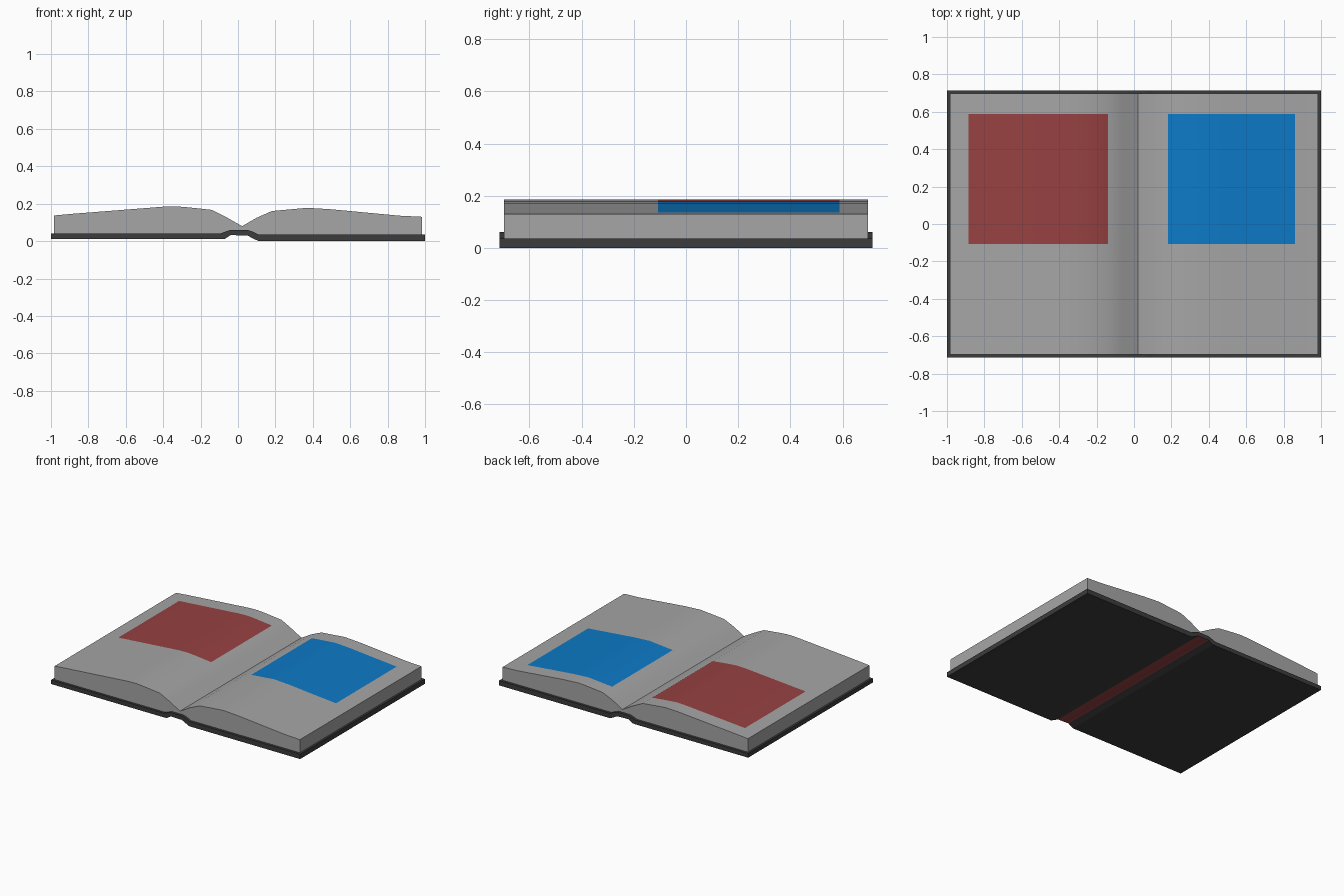
import bpy, bmesh, math

if "Cube" in bpy.data.objects:
    bpy.data.objects.remove(bpy.data.objects["Cube"], do_unlink=True)


def material(name, rgb):
    m = bpy.data.materials.new(name)
    m.use_nodes = True
    m.diffuse_color = (*rgb, 1)
    m.node_tree.nodes["Principled BSDF"].inputs["Base Color"].default_value = (*rgb, 1)
    return m


paper = material("grey paper", (0.38, 0.38, 0.38))
cloth = material("black cover", (0.045, 0.045, 0.045))
red = material("red", (0.31, 0.053, 0.054))
blue = material("blue", (0.004, 0.195, 0.57))


def slab(name, sections, stations, mats, rule):
    """Extrude a profile of (x, low, high) columns through the y stations."""
    bm = bmesh.new()
    rings = []
    for y in stations:
        low = [bm.verts.new((x, y, a)) for x, a, b in sections]
        high = [bm.verts.new((x, y, b)) for x, a, b in sections]
        rings.append((low, high))
    n = len(sections)
    for r, s in zip(rings, rings[1:]):
        for layer in (0, 1):
            for i in range(n - 1):
                bm.faces.new((r[layer][i], r[layer][i + 1], s[layer][i + 1], s[layer][i]))
        for i in (0, n - 1):
            bm.faces.new((r[0][i], s[0][i], s[1][i], r[1][i]))
    for low, high in (rings[0], rings[-1]):
        for i in range(n - 1):
            bm.faces.new((low[i], low[i + 1], high[i + 1], high[i]))
    bmesh.ops.recalc_face_normals(bm, faces=bm.faces)
    for f in bm.faces:
        f.material_index = rule(f.calc_center_median(), f.normal)
    mesh = bpy.data.meshes.new(name)
    bm.to_mesh(mesh)
    bm.free()
    for m in mats:
        mesh.materials.append(m)
    ob = bpy.data.objects.new(name, mesh)
    bpy.context.collection.objects.link(ob)
    bpy.ops.object.select_all(action='DESELECT')
    ob.select_set(True)
    bpy.context.view_layer.objects.active = ob
    bpy.ops.object.shade_smooth_by_angle(angle=math.radians(35))
    return ob


# Cover with an arched spine; the underside of the arch is red
cover = [(-1, 0.01, 0.04), (-0.095, 0.01, 0.04), (-0.07, 0.012, 0.05),
         (-0.04, 0.032, 0.06), (0.05, 0.03, 0.06), (0.085, 0.012, 0.048),
         (0.11, 0, 0.035), (1, 0, 0.035)]
slab("cover", cover, (-0.715, 0.715), (cloth, red),
     lambda c, n: int(n.z < -0.5 and -0.04 < c.x < 0.05))

# Open page block, with cuts along the borders of the coloured panels
tops = [(-0.985, 0.137), (-0.885, 0.146), (-0.4, 0.184), (-0.33, 0.186), (-0.26, 0.18),
        (-0.14, 0.167), (-0.07, 0.132), (0.022, 0.08), (0.1, 0.125), (0.182, 0.161),
        (0.37, 0.178), (0.5, 0.17), (0.862, 0.136), (0.985, 0.13)]


def page_colour(c, n):
    if n.z < 0.5 or not -0.108 < c.y < 0.588:
        return 0
    if -0.885 < c.x < -0.14:
        return 1
    return 2 if 0.182 < c.x < 0.862 else 0


slab("pages", [(x, 0.035, z) for x, z in tops], (-0.697, -0.108, 0.588, 0.697),
     (paper, red, blue), page_colour)
